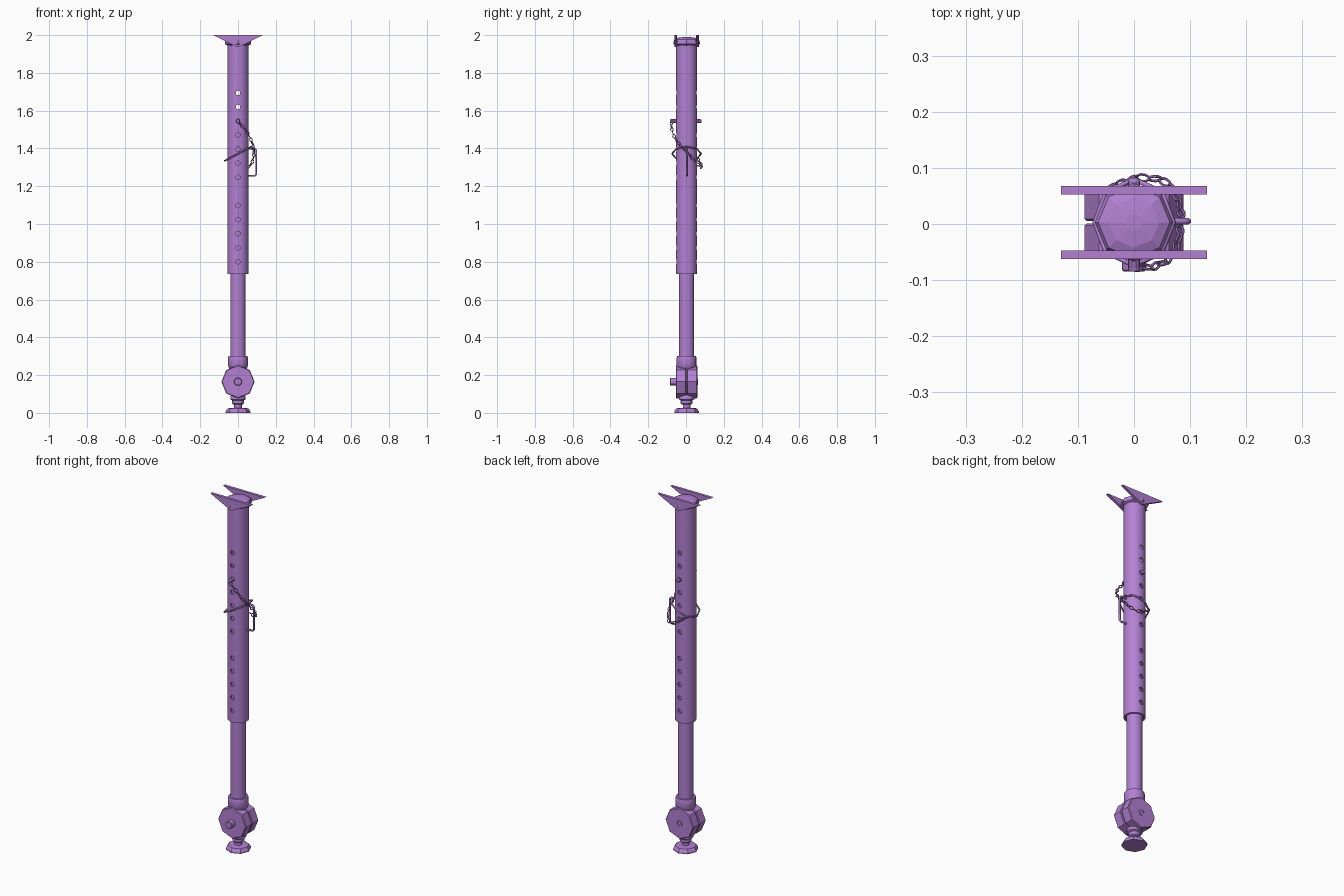
import bpy, bmesh, math
from mathutils import Vector, Matrix

if "Cube" in bpy.data.objects:
    bpy.data.objects.remove(bpy.data.objects["Cube"])

Y0 = 0.003  # axis of the strut
mat = bpy.data.materials.new("purple_paint")
mat.diffuse_color = (0.45, 0.22, 0.65, 1)
mat.use_nodes = True
mat.node_tree.nodes["Principled BSDF"].inputs["Base Color"].default_value = mat.diffuse_color


def finish(bm, name, smooth=True):
    bmesh.ops.remove_doubles(bm, verts=bm.verts, dist=1e-5)
    bmesh.ops.recalc_face_normals(bm, faces=bm.faces)
    me = bpy.data.meshes.new(name)
    bm.to_mesh(me)
    bm.free()
    me.materials.append(mat)
    ob = bpy.data.objects.new(name, me)
    bpy.context.collection.objects.link(ob)
    if smooth:
        shade(ob)
    return ob


def shade(ob):
    bpy.ops.object.select_all(action='DESELECT')
    ob.select_set(True)
    bpy.context.view_layer.objects.active = ob
    bpy.ops.object.shade_smooth_by_angle(angle=math.radians(30))


def lathe(name, profile, segs, matrix=None, closed=False, smooth=True):
    """Revolve (radius, height) points around z."""
    bm = bmesh.new()
    rings = [[bm.verts.new((r * math.cos(2 * math.pi * i / segs),
                            r * math.sin(2 * math.pi * i / segs), z))
              for i in range(segs)] for r, z in profile]
    if closed:
        rings.append(rings[0])
    for a, b in zip(rings, rings[1:]):
        for i in range(segs):
            j = (i + 1) % segs
            bm.faces.new((a[i], a[j], b[j], b[i]))
    if not closed:
        bm.faces.new(rings[0])
        bm.faces.new(rings[-1])
    bm.transform(matrix or Matrix.Translation((0, Y0, 0)))
    return finish(bm, name, smooth)


def along_y(z):
    return Matrix.Translation((0, 0, z)) @ Matrix.Rotation(-math.pi / 2, 4, 'X')


def wire(name, points, radius, cyclic=False):
    cu = bpy.data.curves.new(name, 'CURVE')
    cu.dimensions = '3D'
    cu.bevel_depth, cu.bevel_resolution = radius, 1
    cu.use_fill_caps = True
    sp = cu.splines.new('POLY')
    sp.points.add(len(points) - 1)
    for p, co in zip(sp.points, points):
        p.co = (*co, 1)
    sp.use_cyclic_u = cyclic
    cu.materials.append(mat)
    ob = bpy.data.objects.new(name, cu)
    bpy.context.collection.objects.link(ob)


# Outer tube with a row of through holes
outer = lathe("outer_tube", [(0.055, 0.735), (0.055, 1.955), (0.045, 1.955), (0.045, 0.735)],
              24, closed=True, smooth=False)
bm = bmesh.new()
for i in range(13):
    z = 0.8 + 0.0745 * i
    if i != 5:
        bmesh.ops.create_cone(bm, cap_ends=True, segments=10, radius1=0.0125, radius2=0.0125,
                              depth=0.3, matrix=along_y(z))
cutter = finish(bm, "hole_cutter", False)
cutter.hide_render = True
mod = outer.modifiers.new("holes", 'BOOLEAN')
mod.operation, mod.solver, mod.object = 'DIFFERENCE', 'EXACT', cutter
bpy.context.view_layer.objects.active = outer
bpy.ops.object.modifier_apply(modifier=mod.name)
bpy.data.objects.remove(cutter)
shade(outer)

# Inner tube and socket collar
lathe("inner_tube", [(0.040, 0.22), (0.040, 1.57)], 24)
lathe("socket_collar", [(0.035, 0.225), (0.046, 0.235), (0.053, 0.25), (0.053, 0.29),
                        (0.050, 0.30), (0.040, 0.30)], 16)

# Octagonal hinge: two halves with a thin gap, hub, bolt and rear nut
for name, a, b, s in (("hinge_front", -0.054, 0.001, 1), ("hinge_back", 0.005, 0.060, -1)):
    rim = [(0.084, a), (0.088, a + 0.004), (0.088, b - 0.004), (0.084, b)]
    lathe(name, rim, 8, along_y(0.165), smooth=False)
lathe("hinge_core", [(0.07, -0.02), (0.07, 0.03)], 8, along_y(0.165), smooth=False)
lathe("hinge_bolt", [(0.018, -0.085), (0.021, -0.082), (0.021, -0.05)], 12, along_y(0.165))
lathe("hinge_nut", [(0.018, 0.055), (0.018, 0.064), (0.011, 0.064), (0.011, 0.055)],
      12, along_y(0.165), closed=True)

# Swivel foot
lathe("foot_plate", [(0.065, 0), (0.065, 0.008), (0.055, 0.024), (0.022, 0.027)], 8, smooth=False)
lathe("foot_neck", [(0.020, 0.02), (0.020, 0.10)], 12)
lathe("foot_collar", [(0.024, 0.044), (0.031, 0.050), (0.031, 0.066), (0.041, 0.072),
                      (0.041, 0.084), (0.034, 0.10)], 12)

# Head cap and two triangular cradle plates
lathe("head_cap", [(0.055, 1.945), (0.070, 1.952), (0.070, 1.964), (0.064, 1.978),
                   (0.045, 1.986), (0.015, 1.990)], 8, smooth=False)
for side, y in (("front", -0.062), ("back", 0.053)):
    bm = bmesh.new()
    face = bm.faces.new([bm.verts.new((x, y, z)) for x, z in
                         ((-0.13, 2.0), (-0.004, 1.937), (0.004, 1.937), (0.13, 2.0))])
    ext = bmesh.ops.extrude_face_region(bm, geom=[face])
    bmesh.ops.translate(bm, vec=(0, 0.015, 0),
                        verts=[v for v in ext["geom"] if isinstance(v, bmesh.types.BMVert)])
    finish(bm, "cradle_plate_" + side, False)

# Locking pin through the tubes
lathe("locking_pin", [(0.008, -0.085), (0.011, -0.08), (0.011, 0.076), (0.007, 0.082)],
      10, along_y(1.545))

# Carrying handle on the right side
wire("handle", [(0.05, 0.005, 1.400), (0.088, 0.005, 1.400), (0.097, 0.005, 1.391),
                (0.097, 0.005, 1.264), (0.088, 0.005, 1.255), (0.05, 0.005, 1.255)], 0.0055)

# Tilted wire ring that holds the chain
ring = [2 * math.pi * i / 8 for i in range(8)]
wire("chain_ring", [(0.07 * math.cos(t), Y0 + 0.077 * math.sin(t), 1.372 + 0.037 * math.cos(t))
                    for t in ring], 0.0045, True)

# Chain from the pin round the right side to the ring at the back
path = [Vector(p) for p in ((0, -0.078, 1.54), (0.04, -0.076, 1.50), (0.064, -0.062, 1.46),
                            (0.080, -0.03, 1.415), (0.085, 0.02, 1.365), (0.074, 0.058, 1.32),
                            (0.05, 0.080, 1.297), (0.005, 0.083, 1.31), (-0.048, 0.062, 1.345))]
lengths = [(b - a).length for a, b in zip(path, path[1:])]


def at(d):
    for a, b, l in zip(path, path[1:], lengths):
        if d <= l:
            return a.lerp(b, d / l)
        d -= l
    return path[-1]


bm = bmesh.new()
count = 20
pitch = sum(lengths) / count
for k in range(count):
    p, q = at(k * pitch), at((k + 1) * pitch)
    rot = (q - p).to_track_quat('X', 'Z').to_matrix().to_4x4()
    frame = Matrix.Translation((p + q) / 2) @ rot @ Matrix.Rotation(k % 2 * math.pi / 2 + 0.6, 4, 'X')
    loops = []
    for i in range(10):
        t = 2 * math.pi * i / 10
        c = Vector((0.0115 * math.cos(t), 0.0075 * math.sin(t), 0))
        n = Vector((math.cos(t), math.sin(t), 0))
        loops.append([bm.verts.new(frame @ (c + 0.0025 * (n * math.cos(u) + Vector((0, 0, math.sin(u))))))
                      for u in (j * math.pi / 3 for j in range(6))])
    for i in range(10):
        a, b = loops[i], loops[(i + 1) % 10]
        for j in range(6):
            bm.faces.new((a[j], a[(j + 1) % 6], b[(j + 1) % 6], b[j]))
finish(bm, "chain")
